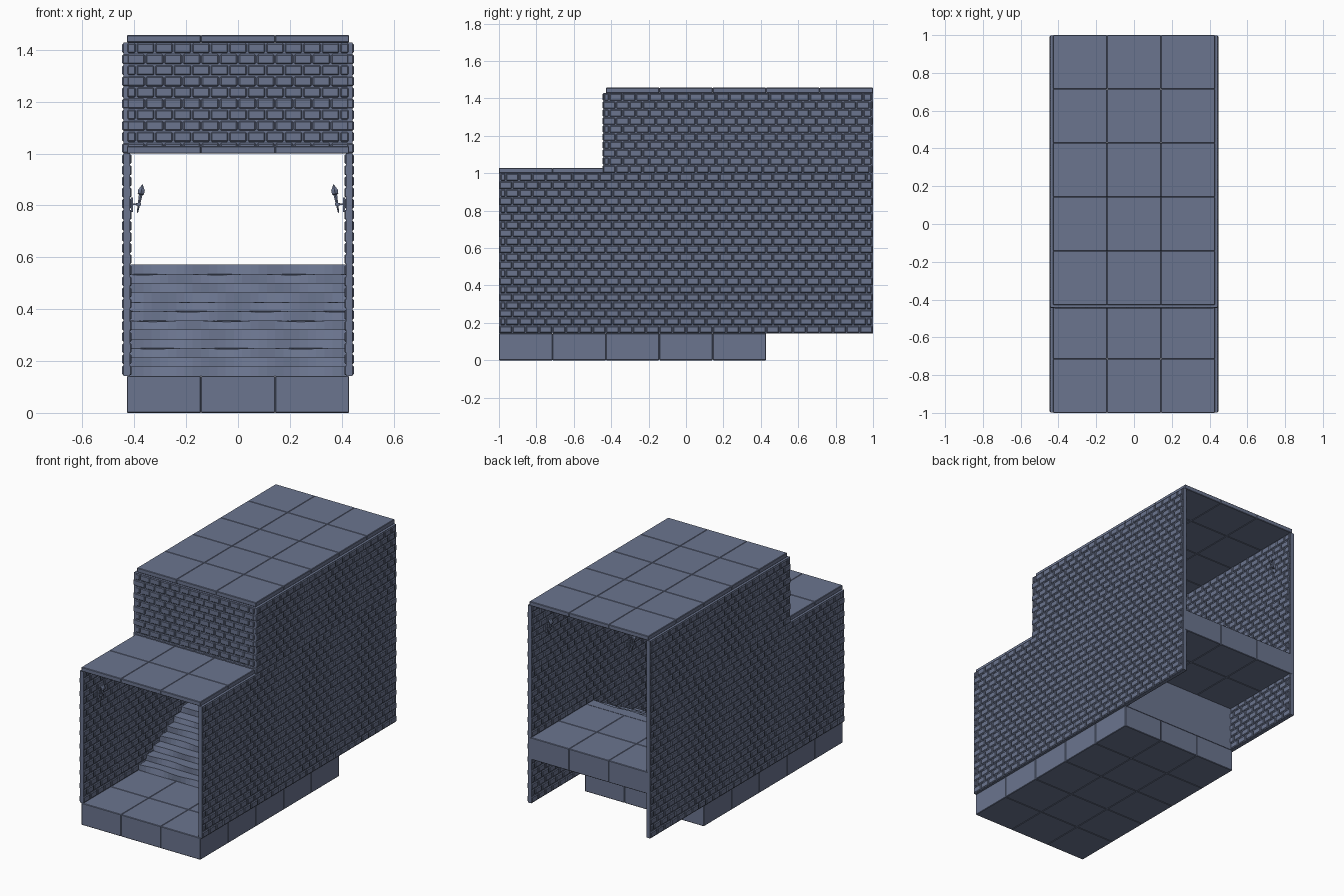
import bpy, bmesh, math, random
from mathutils import Matrix, Vector

random.seed(4)
if "Cube" in bpy.data.objects:
    bpy.data.objects.remove(bpy.data.objects["Cube"])

U = 2 / 7                      # one floor tile
HALF = 1.5 * U                 # half the corridor width
COURSE = 0.15 * U              # brick course height
BRICK = U / 4                  # brick length
BASE = U / 2                   # top of the lower floor

stone = bpy.data.materials.new("slate_stone")
stone.use_nodes = True
colour = (0.147, 0.178, 0.275, 1)
stone.diffuse_color = colour
stone.node_tree.nodes["Principled BSDF"].inputs["Base Color"].default_value = colour


def add_box(bm, lo, hi):
    lo, hi = Vector(lo), Vector(hi)
    size = Matrix.Diagonal((*(hi - lo), 1))
    bmesh.ops.create_cube(bm, size=1, matrix=Matrix.Translation((lo + hi) / 2) @ size)


def finish(bm, name, bevel=0):
    bmesh.ops.recalc_face_normals(bm, faces=bm.faces)
    mesh = bpy.data.meshes.new(name)
    bm.to_mesh(mesh)
    bm.free()
    mesh.materials.append(stone)
    obj = bpy.data.objects.new(name, mesh)
    bpy.context.collection.objects.link(obj)
    if bevel:
        mod = obj.modifiers.new("worn_edges", "BEVEL")
        mod.width = bevel
        mod.segments = 1
    return obj


def tiled_slab(name, y0, rows, z0, z1):
    """Slab three tiles wide made of bevelled tiles."""
    bm = bmesh.new()
    for i in range(3):
        for j in range(rows):
            x, y = -HALF + i * U, y0 + j * U
            add_box(bm, (x, y, z0), (x + U, y + U, z1))
    return finish(bm, name, 0.003)


def brick_courses(bm, start, end, z0, rows, place, inset=0.006):
    """Lay courses in running bond; place(a, b, z0, z1) adds one brick."""
    gap = 0.0025
    for r in range(rows):
        z = z0 + r * COURSE
        a = start - (BRICK / 2 if r % 2 else 0)
        while a < end - 0.001:
            lo, hi = max(a, start), min(a + BRICK, end)
            if r % 2:          # half bricks sit back from the wall ends
                lo, hi = max(lo, start + inset), min(hi, end - inset)
            place(bm, lo + gap, hi - gap, z + gap, z + COURSE - gap)
            a += BRICK


THICK, CORE = 0.018, 0.0125


# Side walls: long lower part and taller rear part
def side_wall(name, x):
    def place(bm, a, b, z0, z1):
        add_box(bm, (x - THICK, a, z0), (x + THICK, b, z1))
    step_y = -1 + 2 * U
    bm = bmesh.new()
    brick_courses(bm, -1, 1, BASE, 20, place)
    brick_courses(bm, step_y - THICK, 1, 3.5 * U, 10, place)
    finish(bm, name + "_bricks", 0.0045)
    bm = bmesh.new()
    add_box(bm, (x - CORE, -0.999, BASE), (x + CORE, 0.999, 3.5 * U))
    add_box(bm, (x - CORE, step_y - CORE, 3.5 * U), (x + CORE, 0.999, 5 * U))
    finish(bm, name + "_mortar")


side_wall("left_wall", HALF)
side_wall("right_wall", -HALF)

# Wall above the lower roof
front_y = -1 + 2 * U


def place_front(bm, a, b, z0, z1):
    add_box(bm, (a, front_y - THICK, z0), (b, front_y + THICK, z1))


bm = bmesh.new()
brick_courses(bm, -HALF, HALF, 3.5 * U, 10, place_front, 0)
finish(bm, "upper_front_bricks", 0.0045)
bm = bmesh.new()
add_box(bm, (-HALF, front_y - CORE, 3.5 * U), (HALF, front_y + CORE, 5 * U))
finish(bm, "upper_front_mortar")

# Floors and roofs
tiled_slab("lower_floor", -1, 5, 0, BASE)
tiled_slab("upper_floor", HALF, 2, 1.5 * U, 2 * U)
tiled_slab("lower_roof", -1, 2, 3.5 * U, 3.6 * U)
tiled_slab("upper_roof", front_y, 5, 5 * U, 5.1 * U)

# Worn stairs: a stepped profile swept across, with wavy nosings
STEPS, SLICES = 12, 27
rise, run = 1.5 * U / STEPS, 3 * U / STEPS
phases = [random.uniform(0, math.tau) for _ in range(STEPS)]
wear = [random.choice((0.0, 0.003, 0.005)) for _ in range(STEPS)]
wear[-1] = 0
bm = bmesh.new()
rings = []
for s in range(SLICES + 1):
    x = -HALF + 2 * HALF * s / SLICES
    pts = []
    for i in range(STEPS):
        w = math.sin(math.tau * x / U + phases[i])
        y, z = -HALF + i * run, BASE + i * rise
        pts.append((y, z))
        pts.append((y + 0.006 * (1 + w), z + rise - wear[i] * (1 + w) * 0.6))
    pts += [(HALF, 2 * U), (HALF, BASE)]
    rings.append([bm.verts.new((x, y, z)) for y, z in pts])
for a, b in zip(rings, rings[1:]):
    for k in range(len(a)):
        n = (k + 1) % len(a)
        bm.faces.new((a[k], b[k], b[n], a[n]))
bm.faces.new(rings[0])
bm.faces.new(rings[-1])
finish(bm, "stairs")


# Wall torches: tapered handle, flared head, pointed flame and bracket
def torch(name, side, y, z):
    bm = bmesh.new()
    tilt = (Matrix.Translation((side * 0.388, y, z - 0.058))
            @ Matrix.Rotation(-side * 0.18, 4, "Y"))
    profile = [(0.003, 0), (0.008, 0.07), (0.014, 0.074), (0.015, 0.088), (0.002, 0.11)]
    for (r1, h1), (r2, h2) in zip(profile, profile[1:]):
        bmesh.ops.create_cone(bm, cap_ends=True, segments=6, radius1=r1, radius2=r2,
                              depth=h2 - h1,
                              matrix=tilt @ Matrix.Translation((0, 0, (h1 + h2) / 2)))
    wall = HALF - THICK
    for x0, x1, w, z0, z1 in ((wall - 0.005, wall + 0.003, 0.009, -0.055, 0.0),
                              (wall - 0.033, wall, 0.003, -0.029, -0.022),
                              (wall - 0.036, wall - 0.018, 0.009, -0.030, -0.021)):
        xs = sorted((side * x0, side * x1))
        add_box(bm, (xs[0], y - w, z + z0), (xs[1], y + w, z + z1))
    finish(bm, name)


for label, y, z in (("front", -3 * U, 0.83), ("middle", 0, 0.83), ("rear", 3 * U, 0.83 + 1.5 * U)):
    for side_name, side in (("left", 1), ("right", -1)):
        torch(f"{label}_{side_name}_torch", side, y, z)
